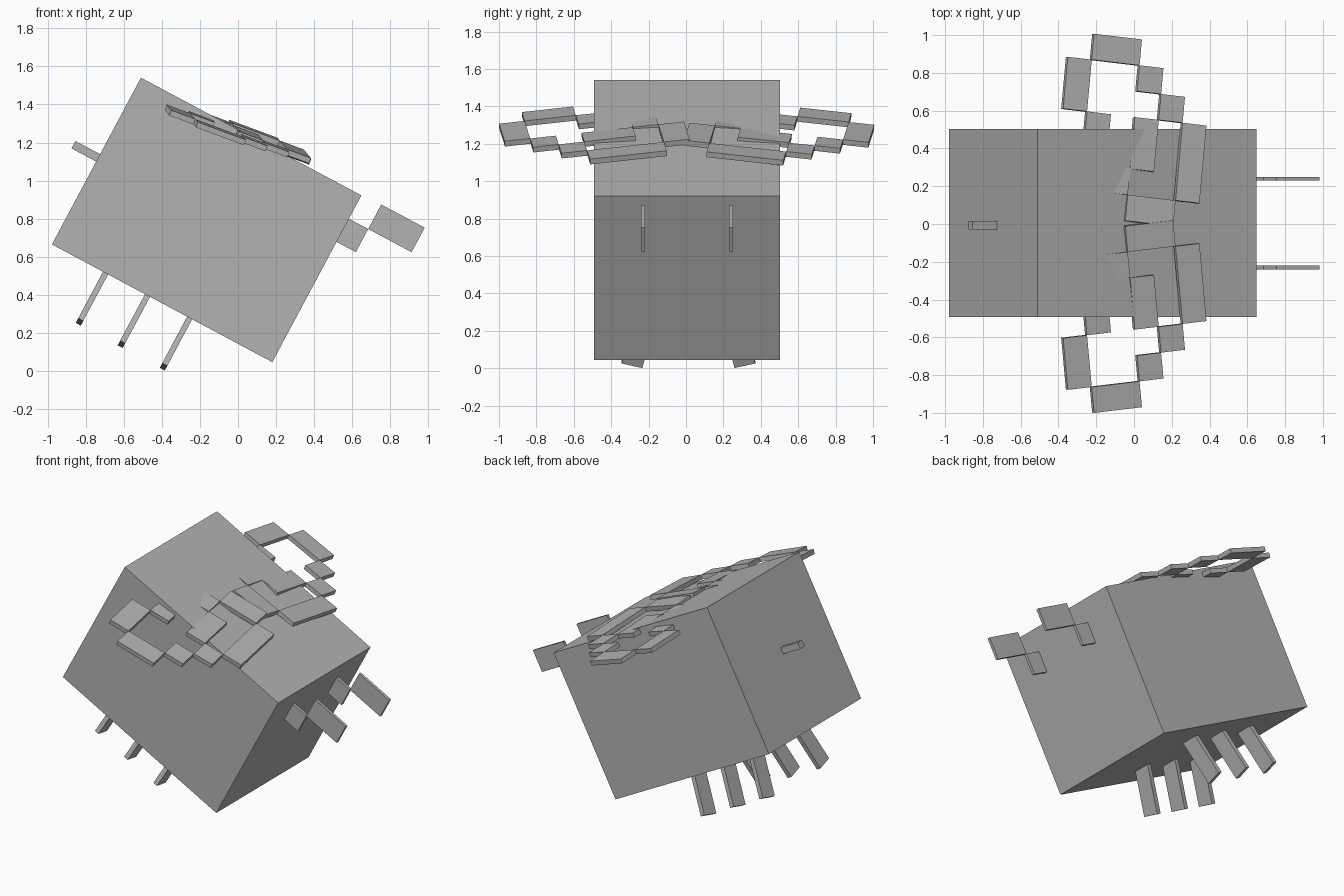
import bpy
import bmesh
from math import radians
from mathutils import Matrix, Vector

if "Cube" in bpy.data.objects:
    bpy.data.objects.remove(bpy.data.objects["Cube"], do_unlink=True)

grey = bpy.data.materials.new("plain_grey")
grey.use_nodes = True
grey.diffuse_color = (0.45, 0.45, 0.45, 1)
grey.node_tree.nodes["Principled BSDF"].inputs["Base Color"].default_value = grey.diffuse_color


def box(name, frame, low, high):
    """Box between two corners, given in the coordinates of a frame."""
    low, high = Vector(low), Vector(high)
    fit = Matrix.Translation((low + high) / 2) @ Matrix.Diagonal((*(high - low), 1))
    bm = bmesh.new()
    bmesh.ops.create_cube(bm, size=1, matrix=frame @ fit)
    bmesh.ops.recalc_face_normals(bm, faces=bm.faces)
    mesh = bpy.data.meshes.new(name)
    bm.to_mesh(mesh)
    bm.free()
    mesh.materials.append(grey)
    obj = bpy.data.objects.new(name, mesh)
    bpy.context.collection.objects.link(obj)


# Body, tilted nose down; its frame carries the other parts
tilt = Matrix.Translation((-0.165, 0.005, 0.793)) @ Matrix.Rotation(radians(28.1), 4, 'Y')
box("body", tilt, (-0.657, -0.498, -0.497), (0.657, 0.498, 0.497))
box("stinger", tilt, (-0.804, -0.035, -0.003), (-0.6, 0.01, 0.041))

for side, label in ((1, "left"), (-1, "right")):
    # Stepped antennae
    y = side * 0.235
    box(label + "_antenna_base", tilt, (0.6, y - 0.01, 0.22), (0.772, y + 0.01, 0.358))
    box(label + "_antenna_tip", tilt, (0.772, y - 0.01, 0.358), (1.031, y + 0.01, 0.504))

    # Three flat legs splayed outwards
    for i, x in enumerate((-0.337, -0.087, 0.164)):
        foot = tilt @ Matrix.Translation((x, side * 0.302 + 0.008, -0.788))
        foot = foot @ Matrix.Rotation(side * radians(14), 4, 'X')
        box(f"{label}_leg_{i + 1}", foot, (-0.015, -0.057, 0), (0.015, 0.057, 0.36))

# Wing frame: one unit along each of its axes is one grid cell
def on_plane(x, y):
    return Vector((x, y, -0.38 * x - 0.075 * y))


across, along = on_plane(0.1265, -0.015), on_plane(0.0125, 0.137)
normal = across.cross(along).normalized()
wing = Matrix((across, along, normal)).transposed().to_4x4()
wing.translation = on_plane(0.22, 0.125) + Vector((0, 0, 1.297))
mirror = Matrix.Translation((0, 0.007, 0.006)) @ Matrix.Diagonal((1, -1, 1, 1))

# Wing outline pieces: column, row, columns wide, rows long
pieces = {
    "root": (-2, -1, 2, 1), "inner_rear": (-3, 0, 1, 1), "middle": (-2, 1, 1, 2),
    "front_edge": (0, 0, 1, 3), "front_step": (-1, 3, 1, 1), "outer_step": (-2, 4, 1, 1),
    "tip": (-4, 5, 2, 1), "rear_edge": (-5, 3, 1, 2), "rear_step": (-4, 2, 1, 1),
}
for label, frame in (("left", wing), ("right", mirror @ wing)):
    for part, (col, row, wide, long) in pieces.items():
        box(f"{label}_wing_{part}", frame, (col, row, -0.03), (col + wide, row + long, 0))
